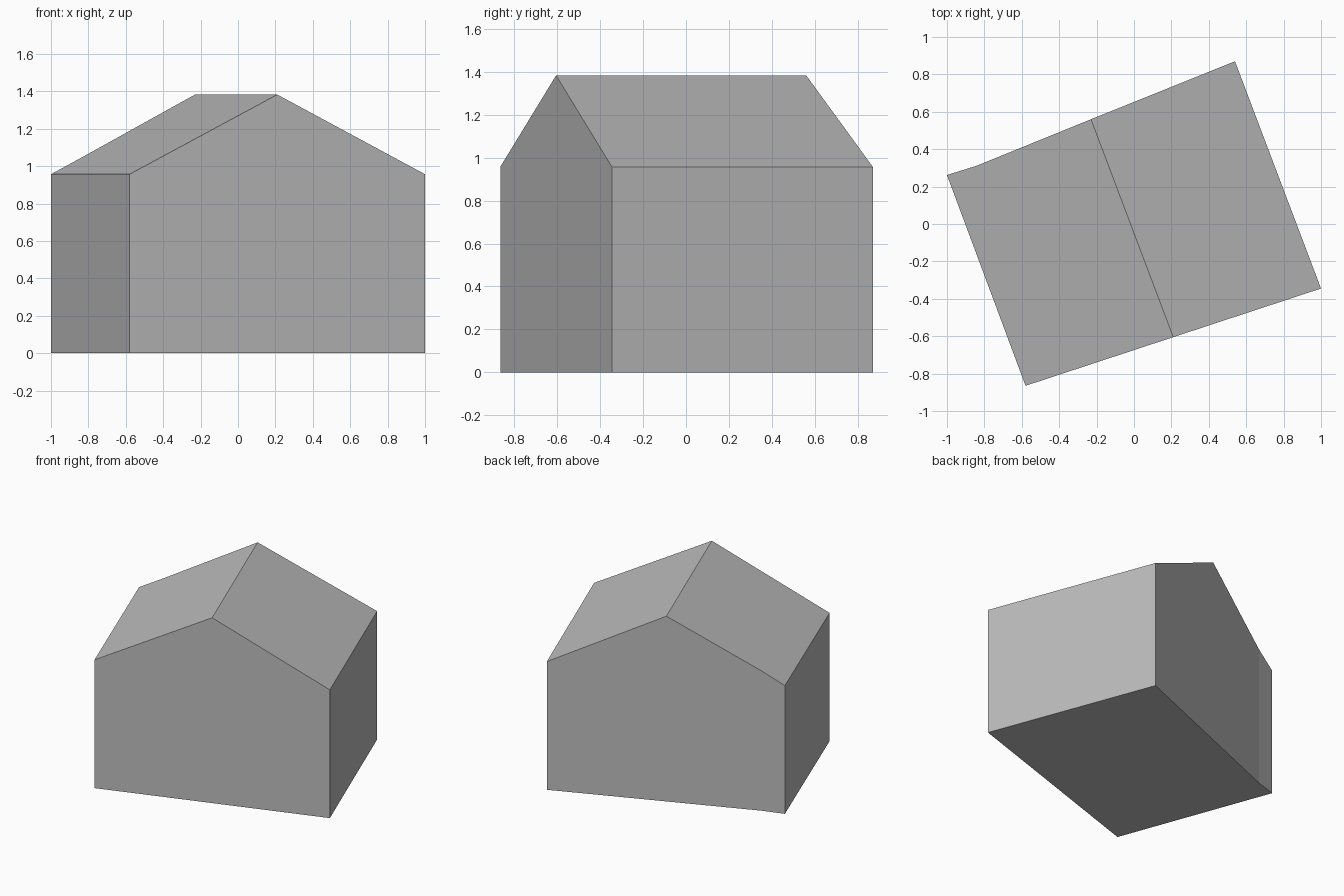
import bpy
import bmesh
from math import radians

cube = bpy.data.objects.get("Cube")
if cube:
    bpy.data.objects.remove(cube, do_unlink=True)

EAVE, RIDGE = 0.957, 1.383

# Single plain grey
grey = bpy.data.materials.new("plain grey")
grey.use_nodes = True
colour = (0.5, 0.5, 0.5, 1)
grey.diffuse_color = colour
grey.node_tree.nodes["Principled BSDF"].inputs["Base Color"].default_value = colour

# Footprint corners, counter-clockwise
left_front, right_front = (-0.58, -0.865), (1.0, -0.345)
right_back, left_back = (0.54, 0.87), (-1.0, 0.262)
ridge_front, ridge_back = (0.21, -0.605), (-0.23, 0.56)
back_bend = (-0.84, 0.312)

# The bend lies on the roof slope between eave and ridge
bend_height = EAVE + (RIDGE - EAVE) * 0.205
tops = {left_front: EAVE, right_front: EAVE, right_back: EAVE, left_back: EAVE,
        ridge_front: RIDGE, ridge_back: RIDGE, back_bend: bend_height}


def ground(p):
    return (*p, 0)


def top(p):
    return (*p, tops[p])


def build(name, faces):
    bm = bmesh.new()
    for face in faces:
        bm.faces.new([bm.verts.new(co) for co in face])
    bmesh.ops.remove_doubles(bm, verts=bm.verts, dist=0.0001)
    mesh = bpy.data.meshes.new(name)
    bm.to_mesh(mesh)
    bm.free()
    mesh.materials.append(grey)
    obj = bpy.data.objects.new(name, mesh)
    bpy.context.collection.objects.link(obj)


# Walls: each run of footprint points becomes one upright wall, plus the floor
runs = [[left_front, ridge_front, right_front],
        [right_front, right_back],
        [right_back, ridge_back, back_bend],
        [back_bend, left_back],
        [left_back, left_front]]
walls = [[ground(r[0]), ground(r[-1])] + [top(p) for p in reversed(r)] for r in runs]
floor = [ground(r[0]) for r in reversed(runs)]
build("house_walls", walls + [floor])

# Gabled roof: two slopes meeting at the ridge
slopes = [[left_front, ridge_front, ridge_back, back_bend, left_back],
          [right_front, right_back, ridge_back, ridge_front]]
build("house_roof", [[top(p) for p in s] for s in slopes])
